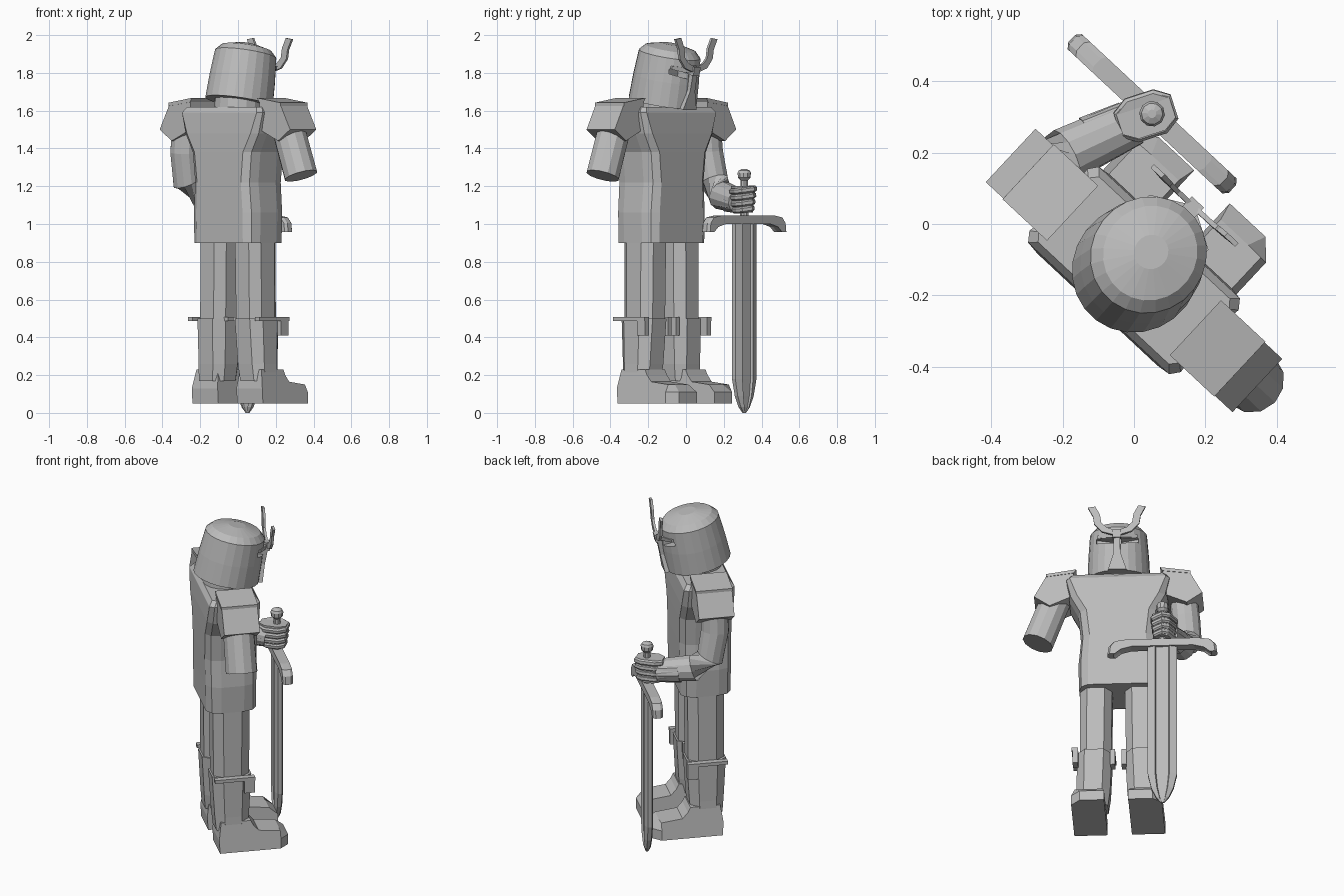
import bpy, bmesh, math
from mathutils import Matrix, Vector

cube = bpy.data.objects.get("Cube")
if cube:
    bpy.data.objects.remove(cube, do_unlink=True)

# One steel grey for the whole figure
steel = bpy.data.materials.new("steel_grey")
steel.use_nodes = True
steel.diffuse_color = (0.5, 0.5, 0.5, 1)
steel.node_tree.nodes["Principled BSDF"].inputs["Base Color"].default_value = (0.5, 0.5, 0.5, 1)

# Body frame: x to the sword-free side, y forward, z up
BODY = Matrix.Translation((0, -0.13, 0)) @ Matrix.Rotation(math.radians(-43), 4, 'Z')
NONE = Matrix.Identity(4)
HEAD = Matrix.Translation((0, 0.008, 1.645)) @ Matrix.Rotation(math.radians(-11.5), 4, 'X') \
    @ Matrix.Diagonal((0.94, 1, 1, 1))
SWORD = Matrix.Translation((-0.262, 0.355, 0))
HAND = SWORD @ Matrix.Rotation(math.radians(-29), 4, 'Z') @ Matrix.Translation((0, -0.018, 0))


def finish(name, bm, place=NONE):
    bm.transform(BODY @ place)
    bmesh.ops.recalc_face_normals(bm, faces=bm.faces)
    mesh = bpy.data.meshes.new(name)
    bm.to_mesh(mesh)
    bm.free()
    mesh.materials.append(steel)
    obj = bpy.data.objects.new(name, mesh)
    bpy.context.collection.objects.link(obj)
    return obj


def loft(name, rings, place=NONE):
    """Skin a list of equal rings and cap both ends."""
    bm = bmesh.new()
    loops = [[bm.verts.new(p) for p in ring] for ring in rings]
    n = len(loops[0])
    for a, b in zip(loops, loops[1:]):
        for i in range(n):
            j = (i + 1) % n
            bm.faces.new((a[i], a[j], b[j], b[i]))
    bm.faces.new(loops[0])
    bm.faces.new(loops[-1])
    return finish(name, bm, place)


def prism_y(name, profile, y0, y1, place=NONE):
    return loft(name, [[(x, y, z) for x, z in profile] for y in (y0, y1)], place)


def box(name, lo, hi, place=NONE):
    ring = [(lo[0], lo[2]), (hi[0], lo[2]), (hi[0], hi[2]), (lo[0], hi[2])]
    return prism_y(name, ring, lo[1], hi[1], place)


def tube(name, path, radii, sides, place=NONE):
    """Round limb along a path, with mitred joints."""
    pts = [Vector(p) for p in path]
    rings = []
    for i, p in enumerate(pts):
        d = (pts[min(i + 1, len(pts) - 1)] - pts[max(i - 1, 0)]).normalized()
        a = d.cross(Vector((0.3, 1, 0)) if abs(d.y) < 0.7 else Vector((1, 0, 0))).normalized()
        b = d.cross(a)
        rings.append([p + radii[i] * (a * math.cos(t) + b * math.sin(t))
                      for t in (2 * math.pi * (k + 0.5) / sides for k in range(sides))])
    return loft(name, rings, place)


def column(name, levels, place=NONE):
    """Upright eight-sided block from (z, centre x, half width, half depth)."""
    corner = [(1, -.5), (1, .5), (.55, 1), (-.55, 1), (-1, .5), (-1, -.5), (-.55, -1), (.55, -1)]
    return loft(name, [[(cx + w * x, d * y, z) for x, y in corner]
                       for z, cx, w, d in levels], place)


def mirrored(profile):
    return profile + [(-x, z) for x, z in reversed(profile) if x > 0]


# Torso: flat front and back panels with chamfered flanks
torso = []
for z, panel, flank, depth in [(0.90, .168, .22, .143), (1.06, .168, .225, .145),
                               (1.22, .158, .21, .148), (1.38, .175, .225, .15),
                               (1.48, .23, .275, .15), (1.59, .27, .285, .145),
                               (1.62, .25, .265, .125)]:
    quarter = [(flank, depth * 0.45), ((flank + panel) / 2 + .012, depth * 0.82), (panel, depth)]
    half = quarter + [(-x, y) for x, y in reversed(quarter)]
    torso.append([(x, y, z) for x, y in half + [(-x, -y) for x, y in half]])
loft("torso", torso)
tube("neck", [(0, 0, 1.58), (0, .01, 1.69)], [.13, .13], 16)

# Shoulder pads, legs and boots on both sides
pad = [(.25, 1.66), (.40, 1.635), (.472, 1.50), (.385, 1.44), (.25, 1.50)]
pad_cap = [(.235, 1.668), (.25, 1.645), (.405, 1.625), (.405, 1.642)]
boot = [(-.08, .05), (.32, .05), (.32, .11), (.27, .15), (.145, .165),
        (.115, .20), (.10, .23), (-.07, .23), (-.085, .13)]
for side, s in (("right", 1), ("left", -1)):
    flip = Matrix.Diagonal((s, 1, 1, 1))
    prism_y(side + "_shoulder_pad", pad, -.102, .102, flip)
    prism_y(side + "_shoulder_plate", pad_cap, -.105, .105, flip)
    column(side + "_leg", [(.48, .13, .088, .102), (.95, .125, .09, .105)], flip)
    column(side + "_boot_shaft", [(.17, .15, .09, .09), (.26, .142, .094, .098),
                                  (.50, .135, .098, .112)], flip)
    # Foot: narrower on top, outer toe corner cut back
    sole = []
    for u in (.068, .205, .255):
        sole.append([(u + (z > .14) * (.012 if u < .1 else -.02),
                      min(y, .268) if u > .21 else y, z) for y, z in boot])
    loft(side + "_foot", sole, flip)
    # Knee hinge rims and hanging tabs
    box(side + "_outer_rim", (.225, -.11, .487), (.26, .12, .507), flip)
    box(side + "_outer_tab", (.225, .06, .41), (.255, .12, .507), flip)
    box(side + "_inner_tab", (.018, .03, .41), (.045, .09, .507), flip)
    box(side + "_inner_rim", (.018, -.06, .487), (.045, .09, .507), flip)

# Arms: one cut short, one bent towards the sword
tube("right_arm", [(.355, 0, 1.53), (.456, 0, 1.255)], [.088, .09], 12)
tube("left_arm", [(-.36, -.01, 1.54), (-.375, -.01, 1.38), (-.385, .02, 1.225),
                  (-.36, .105, 1.15), (-.285, .30, 1.12)],
     [.078, .08, .08, .078, .066], 12)
tube("left_cuff", [(-.335, .18, 1.135), (-.29, .29, 1.12)], [.074, .066], 10)

# Helmet shell with eye slits cut in
helmet = tube("helmet", [(0, 0, z) for z in (0, .13, .26, .293, .315)],
              [.187, .181, .170, .138, .05], 24, HEAD)
for s in (1, -1):
    slit = prism_y("eye_slit_cutter", [(s * .025, .160), (s * .125, .178),
                                       (s * .125, .205), (s * .025, .19)], .10, .25, HEAD)
    cut = helmet.modifiers.new("eye_slit", 'BOOLEAN')
    cut.operation = 'DIFFERENCE'
    cut.solver = 'EXACT'
    cut.object = slit
    bpy.context.view_layer.objects.active = helmet
    bpy.ops.object.modifier_apply(modifier=cut.name)
    bpy.data.objects.remove(slit, do_unlink=True)

# Nose guard, brow boss, brow wings and horns
prism_y("nose_guard", mirrored([(.055, .0), (.02, .10), (.018, .20)]), .14, .202, HEAD)
box("brow_boss", (-.025, .15, .185), (.025, .212, .232), HEAD)
horn = [(.0, .215), (.06, .238), (.092, .268), (.10, .32), (.128, .372), (.172, .366),
        (.142, .31), (.135, .262), (.09, .212), (.0, .185)]
for side, s in (("right", 1), ("left", -1)):
    flip = HEAD @ Matrix.Diagonal((s, 1, 1, 1))
    lean = flip @ Matrix.Translation((0, .195, .2)) @ Matrix.Rotation(math.radians(10), 4, 'X') \
        @ Matrix.Translation((0, 0, -.19))
    prism_y(side + "_horn", horn, -.002, .012, lean)
    loft(side + "_brow_wing", [[(.01, y, .192), (.12, y - .06, .206),
                                (.12, y - .06, .222), (.01, y, .22)] for y in (.15, .195)], flip)

# Sword blade with a shallow fuller on both faces
section = [(1, .012), (.5, .026), (.42, .014), (-.42, .014), (-.5, .026), (-1, .012)]
section += [(x, -y) for x, y in reversed(section)]
loft("sword_blade", [[(w * x, t * y, z) for x, y in section] for z, w, t in
                     ((1.02, .082, 1), (.18, .082, 1), (.09, .062, .9),
                      (.03, .035, .7), (0, .01, .3))], SWORD)

# Drooping cross guard, rounded towards its ends
guard = [(0, 1.045), (.21, 1.045), (.275, 1.035), (.302, 1.005), (.308, .957),
         (.275, .957), (.24, .985), (.18, 1.0), (0, 1.0)]
loft("cross_guard", [[(x * k, y, z) for x, z in mirrored(guard)] for y, k in
                     ((-.029, .96), (-.015, 1), (.015, 1), (.029, .96))], SWORD)
tube("sword_grip", [(0, 0, 1.02), (0, 0, 1.25)], [.024, .02], 10, SWORD)
tube("pommel", [(0, 0, z) for z in (1.23, 1.245, 1.27, 1.283, 1.292)],
     [.02, .034, .036, .03, .012], 10, SWORD)

# Fist: palm block and four curled fingers round the grip
column("palm", [(1.06, 0, .045, .06), (1.2, 0, .055, .078)], HAND)
for i in range(4):
    grow = i * .004
    tilt = HAND @ Matrix.Translation((0, 0, 1.078 + i * .034)) \
        @ Matrix.Rotation(math.radians(8), 4, 'Y')
    column("finger_%d" % (i + 1), [(h, 0, w + grow, w + .02 + grow) for h, w in
                                   ((-.016, .044), (-.008, .052), (.008, .052), (.016, .044))], tilt)
